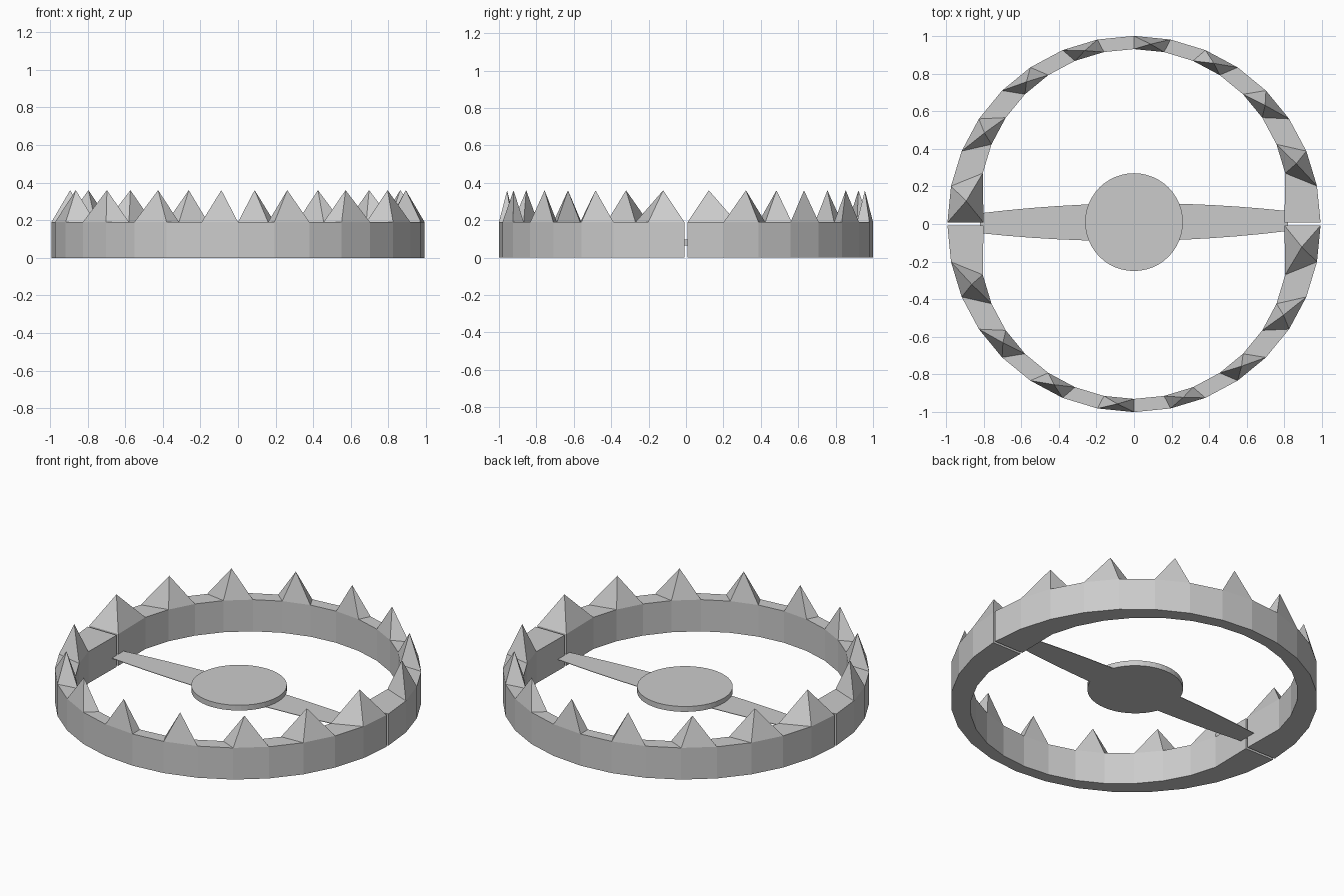
import bpy
import math

cube = bpy.data.objects.get("Cube")
if cube:
    bpy.data.objects.remove(cube, do_unlink=True)

metal = bpy.data.materials.new("grey_metal")
metal.use_nodes = True
grey = (0.6, 0.6, 0.6, 1)
metal.diffuse_color = grey
metal.node_tree.nodes["Principled BSDF"].inputs["Base Color"].default_value = grey


def add_mesh(name, verts, faces):
    mesh = bpy.data.meshes.new(name)
    mesh.from_pydata(verts, [], faces)
    mesh.materials.append(metal)
    obj = bpy.data.objects.new(name, mesh)
    bpy.context.collection.objects.link(obj)
    return obj


def add_slab(name, outline, bottom, top):
    n = len(outline)
    verts = [(x, y, z) for z in (bottom, top) for x, y in outline]
    faces = [tuple(reversed(range(n))), tuple(range(n, 2 * n))]
    faces += [(i, (i + 1) % n, (i + 1) % n + n, i + n) for i in range(n)]
    return add_mesh(name, verts, faces)


STEPS = 16
GAP = 0.008
HEIGHT = 0.19
TOOTH_TOP = 0.36


def add_jaw(name, turn):
    # Half ring: round outside, inner arc of smaller radius set outward
    verts = []
    for i in range(STEPS + 1):
        a = math.pi * i / STEPS
        c, s = math.cos(a), math.sin(a)
        outer = (0.992 * c, 0.992 * s + GAP)
        inner = (0.82 * c, 0.82 * s + 0.11)
        if i in (0, STEPS):
            inner = (0.80 * c, GAP)
        for x, y in (outer, inner):
            verts += [(x, y, 0), (x, y, HEIGHT)]
    faces = [(0, 2, 3, 1)]
    last = 4 * STEPS
    faces.append((last, last + 1, last + 3, last + 2))
    for i in range(STEPS):
        ob, ot, ib, it = range(4 * i, 4 * i + 4)
        faces += [(ob, ob + 4, ot + 4, ot), (ib, it, it + 4, ib + 4),
                  (ob, ib, ib + 4, ob + 4)]
        top = (ot, ot + 4, it + 4, it)
        if i % 2:
            # Pyramid tooth on every second segment
            x = sum(verts[v][0] for v in top) / 4
            y = sum(verts[v][1] for v in top) / 4
            tip = len(verts)
            verts.append((x, y, TOOTH_TOP))
            faces += [(top[k], top[(k + 1) % 4], tip) for k in range(4)]
        else:
            faces.append(top)
    jaw = add_mesh(name, verts, faces)
    jaw.rotation_euler.z = turn


add_jaw("back_jaw", 0)
add_jaw("front_jaw", math.pi)

# Round trigger plate
disc = [(0.26 * math.cos(math.tau * i / 48), 0.01 + 0.26 * math.sin(math.tau * i / 48))
        for i in range(48)]
add_slab("trigger_plate", disc, 0.066, 0.098)

# Thin cross bar, tapering towards both ends
xs = [-0.82 + 1.64 * i / 12 for i in range(13)]
half_width = [0.1 - 0.045 * (x / 0.8) ** 2 for x in xs]
lower = [(x, 0.01 + 0.007 * x - w) for x, w in zip(xs, half_width)]
upper = [(x, 0.01 + 0.007 * x + w) for x, w in zip(xs, half_width)]
add_slab("cross_bar", lower + upper[::-1], 0.066, 0.069)
